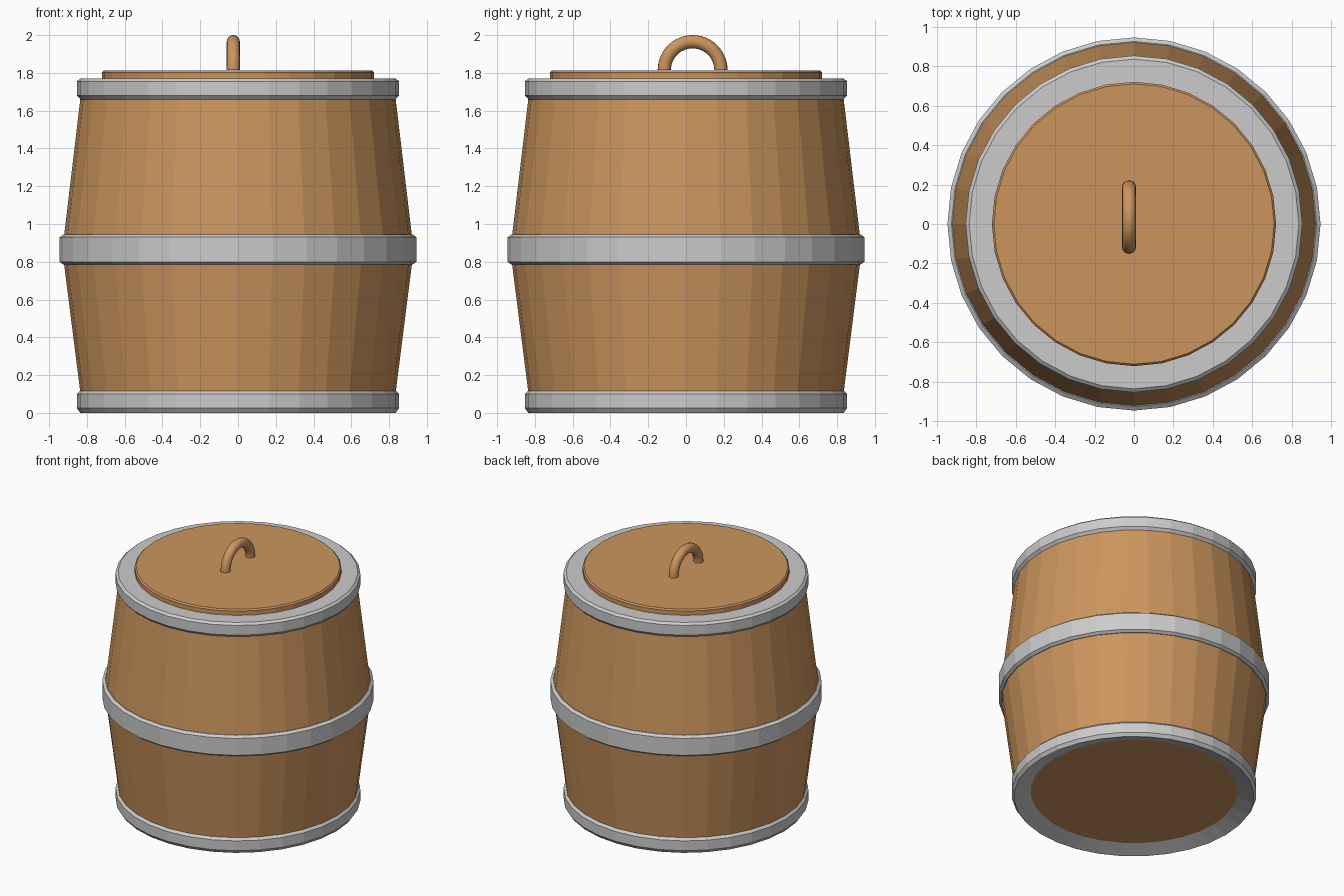
import bpy, bmesh, math

if "Cube" in bpy.data.objects:
    bpy.data.objects.remove(bpy.data.objects["Cube"])

SIDES = 32

wood = bpy.data.materials.new("wood")
wood.diffuse_color = (0.60, 0.30, 0.11, 1)
wood.use_nodes = True
wood.node_tree.nodes["Principled BSDF"].inputs["Base Color"].default_value = wood.diffuse_color


def make_object(name, bm, mat=None):
    bmesh.ops.recalc_face_normals(bm, faces=bm.faces)
    me = bpy.data.meshes.new(name)
    bm.to_mesh(me)
    bm.free()
    ob = bpy.data.objects.new(name, me)
    bpy.context.collection.objects.link(ob)
    if mat:
        me.materials.append(mat)
    return ob


def lathe(name, profile, mat=None, closed=False, caps=False):
    """Revolve (radius, z) points around the z axis."""
    bm = bmesh.new()
    rings = []
    for r, z in profile:
        rings.append([bm.verts.new((r * math.cos(2 * math.pi * i / SIDES),
                                    r * math.sin(2 * math.pi * i / SIDES), z))
                      for i in range(SIDES)])
    pairs = list(zip(rings, rings[1:]))
    if closed:
        pairs.append((rings[-1], rings[0]))
    for a, b in pairs:
        for i in range(SIDES):
            j = (i + 1) % SIDES
            bm.faces.new((a[i], a[j], b[j], b[i]))
    if caps:
        bm.faces.new(rings[0])
        bm.faces.new(rings[-1])
    return make_object(name, bm, mat)


# Barrel body with its recessed base
lathe("barrel_body", [(0.72, 0.04), (0.82, 0.04), (0.835, 0.11), (0.93, 0.86),
                      (0.835, 1.66), (0.82, 1.74), (0.72, 1.74)], wood, caps=True)

# Metal hoops
lathe("bottom_hoop", [(0.72, 0.04), (0.835, 0.0), (0.853, 0.025), (0.853, 0.10),
                      (0.835, 0.118), (0.72, 0.118)], closed=True)
lathe("middle_hoop", [(0.90, 0.785), (0.925, 0.785), (0.945, 0.80), (0.945, 0.93),
                      (0.925, 0.945), (0.90, 0.945)], closed=True)
lathe("top_hoop", [(0.71, 1.66), (0.835, 1.66), (0.853, 1.68), (0.853, 1.755),
                   (0.835, 1.77), (0.71, 1.77)], closed=True)

# Lid
lathe("lid", [(0.72, 1.75), (0.72, 1.803), (0.71, 1.813)], wood, caps=True)

# Arched handle: half ring swept in the y-z plane
bm = bmesh.new()
STEPS, TUBE = 24, 16
R, r, cx, cy, cz = 0.15, 0.035, -0.025, 0.035, 1.815
rings = []
for s in range(STEPS + 1):
    a = math.pi * s / STEPS
    ring = []
    for t in range(TUBE):
        b = 2 * math.pi * t / TUBE
        d = R + r * math.cos(b)
        ring.append(bm.verts.new((cx + r * math.sin(b), cy + d * math.cos(a), cz + d * math.sin(a))))
    rings.append(ring)
for p, q in zip(rings, rings[1:]):
    for t in range(TUBE):
        u = (t + 1) % TUBE
        bm.faces.new((p[t], p[u], q[u], q[t]))
bm.faces.new(rings[0])
bm.faces.new(rings[-1])
handle = make_object("lid_handle", bm, wood)
for f in handle.data.polygons:
    f.use_smooth = len(f.vertices) == 4
